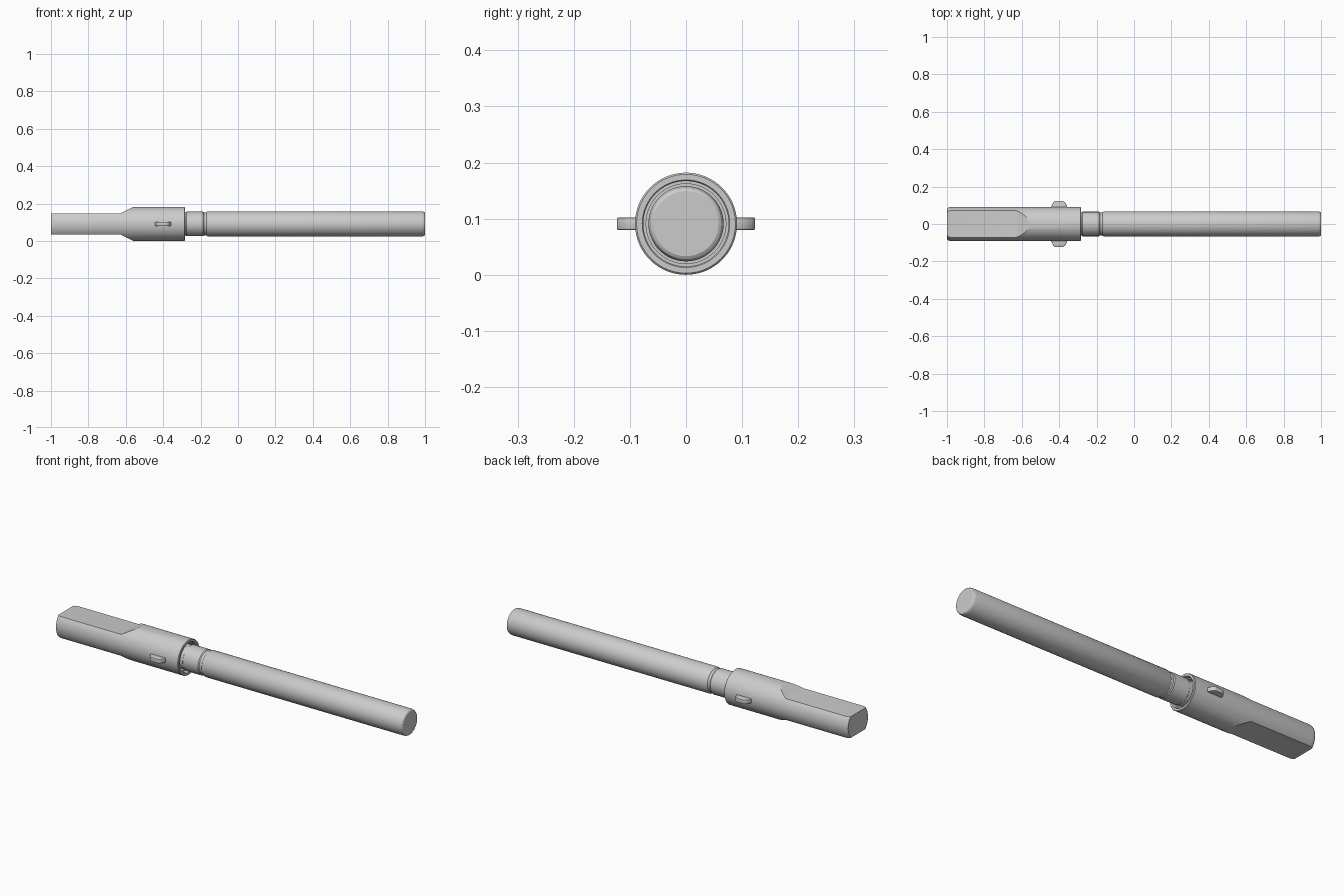
import bpy, bmesh
from math import cos, sin, pi, radians

if "Cube" in bpy.data.objects:
    bpy.data.objects.remove(bpy.data.objects["Cube"])

CZ = 0.091   # height of the long axis
SIDES = 96


def finish(name, bm, hide=False):
    bmesh.ops.remove_doubles(bm, verts=bm.verts, dist=1e-6)
    bmesh.ops.recalc_face_normals(bm, faces=bm.faces)
    me = bpy.data.meshes.new(name)
    bm.to_mesh(me)
    bm.free()
    ob = bpy.data.objects.new(name, me)
    bpy.context.collection.objects.link(ob)
    ob.hide_render = hide
    return ob


def lathe(name, profile):
    """Closed solid of revolution about the x axis; profile = (x, radius), ends capped."""
    bm = bmesh.new()
    rings = [[bm.verts.new((x, r * cos(2 * pi * i / SIDES), CZ + r * sin(2 * pi * i / SIDES)))
              for i in range(SIDES)] for x, r in profile]
    for a, b in zip(rings, rings[1:]):
        for i in range(SIDES):
            j = (i + 1) % SIDES
            bm.faces.new((a[i], a[j], b[j], b[i]))
    bm.faces.new(rings[0])
    bm.faces.new(rings[-1])
    return finish(name, bm)


def prism(name, pts, to3d, lo, hi, hide=False):
    """Extrude a flat outline between two depths."""
    bm = bmesh.new()
    a = [bm.verts.new(to3d(u, v, lo)) for u, v in pts]
    b = [bm.verts.new(to3d(u, v, hi)) for u, v in pts]
    bm.faces.new(a)
    bm.faces.new(b)
    for i in range(len(pts)):
        j = (i + 1) % len(pts)
        bm.faces.new((a[i], a[j], b[j], b[i]))
    return finish(name, bm, hide)


def smooth(ob):
    bpy.ops.object.select_all(action='DESELECT')
    ob.select_set(True)
    bpy.context.view_layer.objects.active = ob
    for m in list(ob.modifiers):
        bpy.ops.object.modifier_apply(modifier=m.name)
    bpy.ops.object.shade_smooth_by_angle(angle=radians(30))


# Socket handle: round sleeve with an open stepped bore at its right end
handle = lathe("socket_handle", [
    (-1.0, 0.082), (-0.997, 0.086), (-0.988, 0.0895), (-0.98, 0.091),
    (-0.287, 0.091), (-0.284, 0.088), (-0.284, 0.078), (-0.287, 0.076),
    (-0.31, 0.076), (-0.31, 0.071), (-0.5, 0.071)])

# Flats cut from the top and bottom of the handle, ramping out to the sleeve
cutters = []
for s in (1, -1):
    c = prism("flat_cutter", [(-1.1, 0.056), (-0.63, 0.056), (-0.52, 0.1116), (-0.52, 0.2), (-1.1, 0.2)],
              lambda u, v, d, s=s: (u, d, CZ + s * v), -0.2, 0.2, True)
    m = handle.modifiers.new("flat", 'BOOLEAN')
    m.operation = 'DIFFERENCE'
    m.solver = 'EXACT'
    m.object = c
    cutters.append(c)
smooth(handle)
for c in cutters:
    bpy.data.objects.remove(c)

# Long rod with a grooved neck seated in the bore
rod = lathe("rod", [
    (-0.5, 0.062), (-0.285, 0.062), (-0.278, 0.062), (-0.275, 0.0655),
    (-0.187, 0.0655), (-0.182, 0.062), (-0.168, 0.062), (-0.165, 0.065), (-0.161, 0.067),
    (0.985, 0.067), (0.992, 0.0655), (0.997, 0.063), (1.0, 0.058)])
smooth(rod)

# Side lugs, one on each side of the sleeve
outline = [(-0.443, 0.08), (-0.443, 0.092), (-0.438, 0.104), (-0.43, 0.117), (-0.42, 0.123),
           (-0.38, 0.123), (-0.37, 0.117), (-0.362, 0.104), (-0.357, 0.092), (-0.357, 0.08)]
for s, side in ((-1, "front"), (1, "back")):
    lug = prism(side + "_lug", outline, lambda u, v, d, s=s: (u, s * v, CZ + d), -0.0115, 0.0115)
    b = lug.modifiers.new("bevel", 'BEVEL')
    b.width = 0.003
    b.segments = 2
    smooth(lug)
